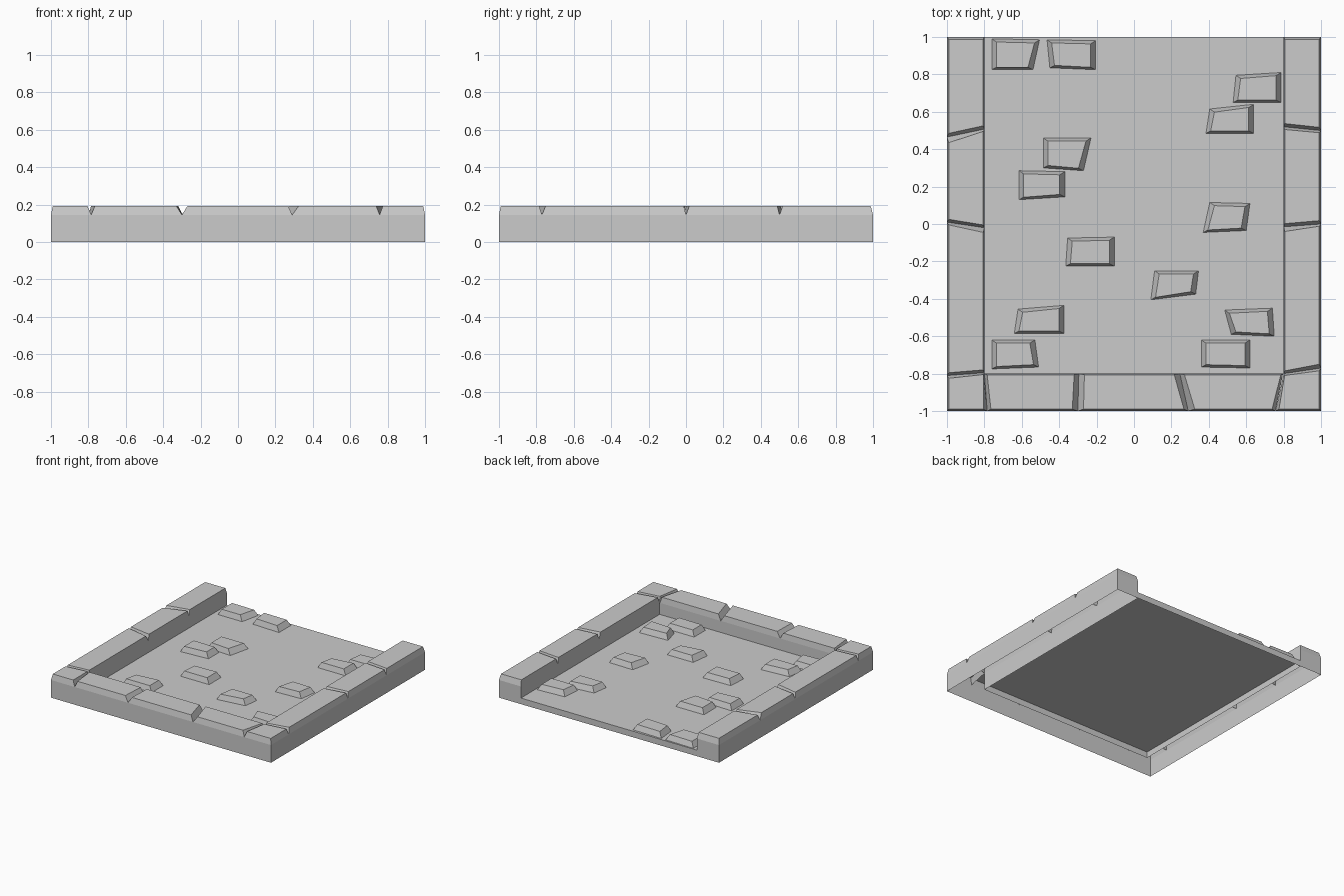
import bpy, bmesh

if "Cube" in bpy.data.objects:
    bpy.data.objects.remove(bpy.data.objects["Cube"])

FLOOR, SHOULDER, TOP = 0.05, 0.145, 0.193


def finish(bm, name):
    mesh = bpy.data.meshes.new(name)
    bm.to_mesh(mesh)
    bm.free()
    obj = bpy.data.objects.new(name, mesh)
    bpy.context.collection.objects.link(obj)
    return obj


def loft(bm, low, high, z0, z1, cap=True):
    """Side faces between two outlines, optionally capped on top."""
    area = sum(a[0] * b[1] - b[0] * a[1] for a, b in zip(low, low[1:] + low[:1]))
    if area < 0:
        low, high = low[::-1], high[::-1]
    a = [bm.verts.new((x, y, z0)) for x, y in low]
    b = [bm.verts.new((x, y, z1)) for x, y in high]
    n = len(a)
    for i in range(n):
        j = (i + 1) % n
        bm.faces.new((a[i], a[j], b[j], b[i]))
    if cap:
        bm.faces.new(b)


# Floor: thin open-bottomed slab
bm = bmesh.new()
slab = [(-0.8, -0.8), (0.8, -0.8), (0.8, 1), (-0.8, 1)]
loft(bm, slab, slab, 0, FLOOR)
finish(bm, "floor")

# Wall base: hollow U-shaped skirt
bm = bmesh.new()
u = [(-1, 1), (-1, -1), (1, -1), (1, 1), (0.8, 1), (0.8, -0.8), (-0.8, -0.8), (-0.8, 1)]
loft(bm, u, u, 0, SHOULDER, cap=False)
finish(bm, "wall_base")

# Joints along each wall: (outer low, mid, high), (inner low, mid, high)
END = ((0.987, 1, 1), (0.987, 1, 1))
FRONT = [((-.805, -.785, -.765), (-.805, -.8, -.785)),
         ((-.33, -.30, -.27), (-.32, -.295, -.265)),
         ((.267, .29, .325), (.215, .245, .27)),
         ((.738, .757, .775), (.785, .797, .805))]
LEFT = [((-.825, -.81, -.795), (-.805, -.795, -.78)),
        ((-.005, .01, .025), (-.045, -.02, -.005)),
        ((.435, .465, .485), (.495, .507, .525)), END]
RIGHT = [((-.785, -.77, -.75), (-.81, -.8, -.785)),
         ((-.012, 0, .018), (-.04, -.015, .002)),
         ((.488, .5, .517), (.505, .52, .537)), END]


def wall_stones(name, joints, place):
    """Cap stones between joints; place(t, s) maps along/across to x, y."""
    bm = bmesh.new()
    for (o0, i0), (o1, i1) in zip(joints, joints[1:]):
        low = [place(o0[1], 1), place(o1[1], 1), place(i1[1], .8), place(i0[1], .8)]
        high = [place(o0[2], .99), place(o1[0], .99),
                place(i1[0], .806), place(i0[2], .806)]
        loft(bm, low, high, SHOULDER, TOP)
    finish(bm, name)


wall_stones("front_wall_stones", FRONT, lambda t, s: (t, -s))
wall_stones("left_wall_stones", LEFT, lambda t, s: (-s, t))
wall_stones("right_wall_stones", RIGHT, lambda t, s: (s, t))

# Corner stones fit between the front wall and the side walls
for name, sx, (fo, fi), (wo, wi), k in (("left_corner_stone", -1, *(FRONT[0], LEFT[0]), 0),
                                        ("right_corner_stone", 1, *(FRONT[3], RIGHT[0]), 2)):
    bm = bmesh.new()
    low = [(sx, -1), (fo[1], -1), (sx * 0.8, wi[1]), (sx, wo[1])]
    high = [(sx * .99, -.99), (fo[k], -.99), (fi[k], wi[0]), (sx * .99, wo[0])]
    loft(bm, low, high, SHOULDER, TOP)
    finish(bm, name)

# Raised paving stones: corners back-left, back-right, front-right, front-left
PAVERS = [
    (-.76, .99, -.505, .985, -.54, .825, -.76, .825),
    (-.465, .985, -.205, .98, -.205, .825, -.45, .835),
    (.545, .795, .785, .81, .785, .65, .53, .65),
    (.405, .615, .64, .64, .64, .485, .385, .485),
    (-.485, .46, -.23, .46, -.27, .285, -.485, .30),
    (-.615, .285, -.37, .28, -.37, .145, -.615, .13),
    (.405, .115, .62, .11, .60, -.035, .37, -.045),
    (-.355, -.075, -.105, -.07, -.105, -.225, -.365, -.225),
    (.11, -.25, .345, -.25, .33, -.375, .09, -.405),
    (-.62, -.455, -.375, -.435, -.375, -.585, -.64, -.585),
    (.485, -.46, .74, -.45, .75, -.60, .52, -.59),
    (-.76, -.62, -.53, -.62, -.51, -.765, -.76, -.775),
    (.36, -.62, .62, -.62, .62, -.77, .36, -.765),
]
INSET = [(.025, -.017), (-.027, -.017), (-.027, .013), (.025, .013)]
bm = bmesh.new()
for p in PAVERS:
    low = list(zip(p[::2], p[1::2]))
    high = [(x + dx, y + dy) for (x, y), (dx, dy) in zip(low, INSET)]
    loft(bm, low, high, FLOOR, FLOOR + 0.045)
finish(bm, "paving_stones")
